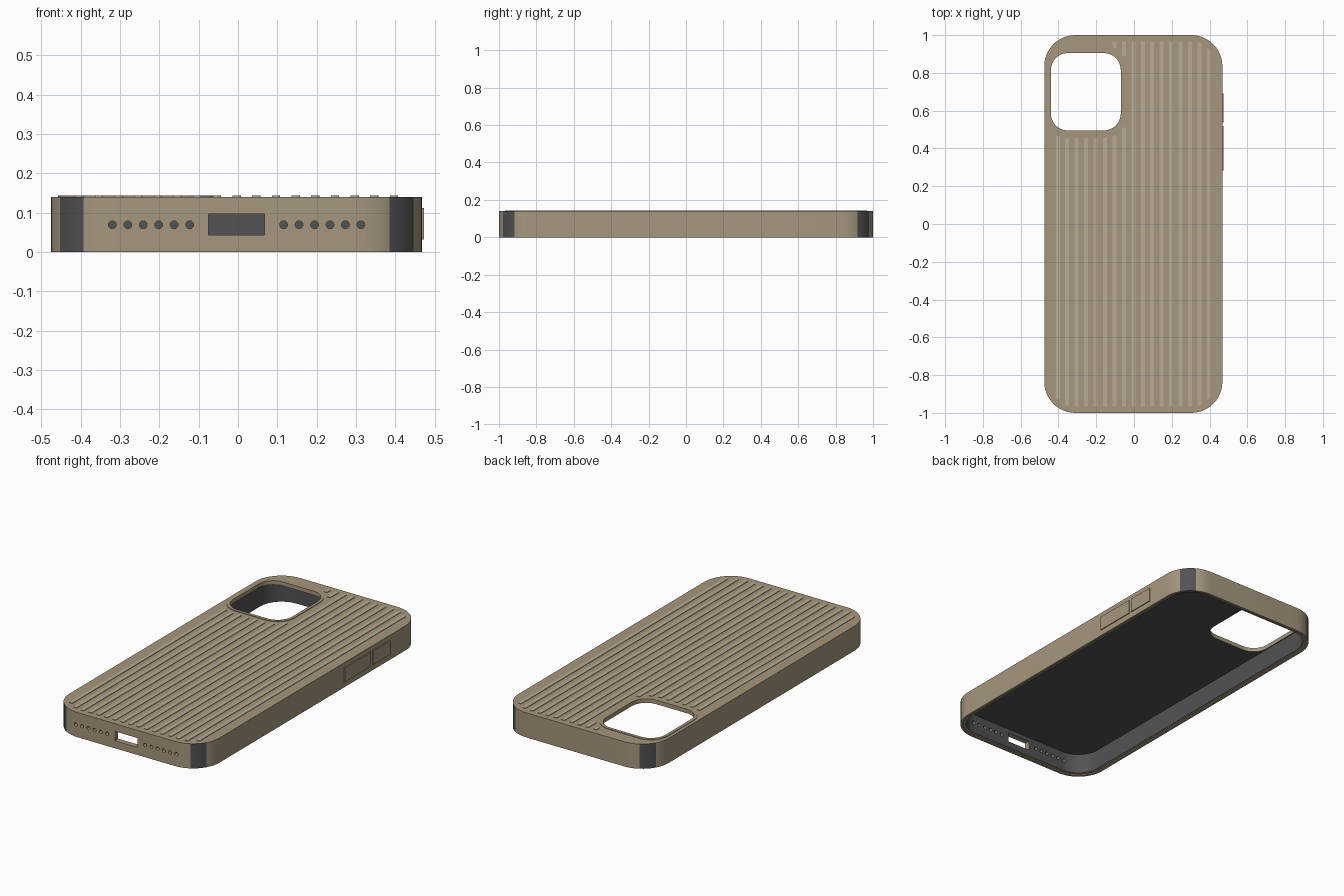
import bpy, bmesh
from math import sin, cos, pi, sqrt

if "Cube" in bpy.data.objects:
    bpy.data.objects.remove(bpy.data.objects["Cube"])

CX = -0.0035                      # body centre in x (buttons stick out at +x)
HW, HH, R = 0.4715, 1.0, 0.165    # half width, half length, corner radius
TOP, SEG = 0.14, 12
CAM = (-0.255, 0.70, 0.185, 0.205, 0.09)   # camera opening: centre, half sizes, radius


def material(name, rgb):
    m = bpy.data.materials.new(name)
    m.diffuse_color = (*rgb, 1)
    m.use_nodes = True
    m.node_tree.nodes["Principled BSDF"].inputs["Base Color"].default_value = m.diffuse_color
    return m


tan = material("tan", (0.38, 0.31, 0.21))
dark = material("dark_grey", (0.085, 0.085, 0.09))
light = material("light_tan", (0.48, 0.41, 0.30))


def outline(cx, cy, hw, hh, r, n=SEG):
    """Counter-clockwise rounded rectangle."""
    pts = []
    for q, (sx, sy) in enumerate([(1, 1), (-1, 1), (-1, -1), (1, -1)]):
        for i in range(n + 1):
            a = (q + i / n) * pi / 2
            pts.append((cx + sx * (hw - r) + r * cos(a), cy + sy * (hh - r) + r * sin(a)))
    return pts


def case_ring(inset):
    return outline(CX, 0, HW - inset, HH - inset, R - inset)


def cam_ring(grow):
    x, y, w, h, r = CAM
    return outline(x, y, w + grow, h + grow, r + grow)


def ring_verts(bm, pts, z):
    return [bm.verts.new((x, y, z)) for x, y in pts]


def bridge(bm, a, b, mat=0):
    n = len(a)
    out = []
    for i in range(n):
        f = bm.faces.new((a[i], a[(i + 1) % n], b[(i + 1) % n], b[i]))
        f.material_index = mat
        out.append(f)
    return out


def prism(bm, pts, z0, z1):
    a, b = ring_verts(bm, pts, z0), ring_verts(bm, pts, z1)
    bridge(bm, a, b)
    bm.faces.new(a[::-1])
    bm.faces.new(b)


def finish(bm, name, mats, smooth=True):
    bmesh.ops.recalc_face_normals(bm, faces=bm.faces)
    me = bpy.data.meshes.new(name)
    bm.to_mesh(me)
    bm.free()
    ob = bpy.data.objects.new(name, me)
    bpy.context.collection.objects.link(ob)
    for m in mats:
        me.materials.append(m)
    if smooth:
        smooth_ob(ob)
    return ob


def smooth_ob(ob):
    bpy.ops.object.select_all(action='DESELECT')
    ob.select_set(True)
    bpy.context.view_layer.objects.active = ob
    bpy.ops.object.shade_smooth_by_angle(angle=0.6)


# case shell: outer wall, stepped bottom rim, dark lining
bm = bmesh.new()
profile = [(0, TOP), (0, 0), (0.014, 0), (0.014, 0.006), (0.03, 0.006), (0.03, 0.12)]
rings = [ring_verts(bm, case_ring(i), z) for i, z in profile]
for k in range(len(rings) - 1):
    faces = bridge(bm, rings[k], rings[k + 1], 1 if k == 4 else 0)
    if k == 0:                    # dark corner pads on the outer wall
        for q in range(4):
            for i in range(SEG // 3, 2 * SEG // 3):
                faces[q * (SEG + 1) + i].material_index = 1
bm.faces.new(rings[0])
bm.faces.new(rings[-1]).material_index = 1
shell = finish(bm, "case_shell", [tan, dark], False)

# openings: camera, charging port, speaker holes
bm = bmesh.new()
prism(bm, cam_ring(0), 0.09, 0.2)


def front_cut(pts):
    a = [bm.verts.new((x, -1.05, z)) for x, z in pts]
    b = [bm.verts.new((x, -0.94, z)) for x, z in pts]
    bridge(bm, a, b)
    bm.faces.new(a[::-1])
    bm.faces.new(b)


front_cut([(CX - 0.071, 0.043), (CX + 0.071, 0.043), (CX + 0.071, 0.096), (CX - 0.071, 0.096)])
for s in (-1, 1):
    for i in range(6):
        x = CX + s * (0.1195 + i * 0.0393)
        front_cut([(x + 0.01 * cos(t * pi / 8), 0.069 + 0.01 * sin(t * pi / 8)) for t in range(16)])
cutter = finish(bm, "opening_cutter", [tan, dark], False)
cutter.hide_render = True

mod = shell.modifiers.new("openings", 'BOOLEAN')
mod.operation, mod.solver, mod.object = 'DIFFERENCE', 'EXACT', cutter
bpy.context.view_layer.objects.active = shell
bpy.ops.object.modifier_apply(modifier=mod.name)
bpy.data.objects.remove(cutter)
smooth_ob(shell)

# raised ring around the camera opening
bm = bmesh.new()
loops = [ring_verts(bm, cam_ring(g), z) for g, z in
         [(0.017, TOP - 0.002), (0.017, TOP + 0.003), (0, TOP + 0.003), (0, TOP - 0.002)]]
for k in range(4):
    bridge(bm, loops[k], loops[(k + 1) % 4])
finish(bm, "camera_ring", [tan])


# grip ribs, trimmed to the case outline and around the camera opening
def half_span(dx, hw, hh, r):
    """Half length of a rounded rectangle along y at offset dx, or None outside."""
    d = abs(dx) - (hw - r)
    if d >= r:
        return None
    return hh if d <= 0 else hh - r + sqrt(r * r - d * d)


bm = bmesh.new()
for k in range(-8, 9):
    x = CX + 0.05 * k
    end = half_span(x - CX, HW - 0.033, HH - 0.033, R - 0.033)
    gap = half_span(x - CAM[0], CAM[2] + 0.04, CAM[3] + 0.04, CAM[4] + 0.04)
    spans = [(-end, end)] if gap is None else [(-end, CAM[1] - gap), (CAM[1] + gap, end)]
    for lo, hi in spans:
        if hi - lo > 0.025:
            pts = outline(x, (lo + hi) / 2, 0.0105, (hi - lo) / 2, 0.006, 3)
            prism(bm, pts, TOP - 0.002, TOP + 0.003)
finish(bm, "grip_ribs", [light])

# side buttons
for name, y0, y1 in [("lower_button", 0.283, 0.52), ("upper_button", 0.537, 0.692)]:
    bm = bmesh.new()
    bmesh.ops.create_cube(bm, size=1)
    for v in bm.verts:
        v.co = (0.4675 + v.co.x * 0.011, (y0 + y1) / 2 + v.co.y * (y1 - y0), 0.072 + v.co.z * 0.08)
    finish(bm, name, [tan], False)
